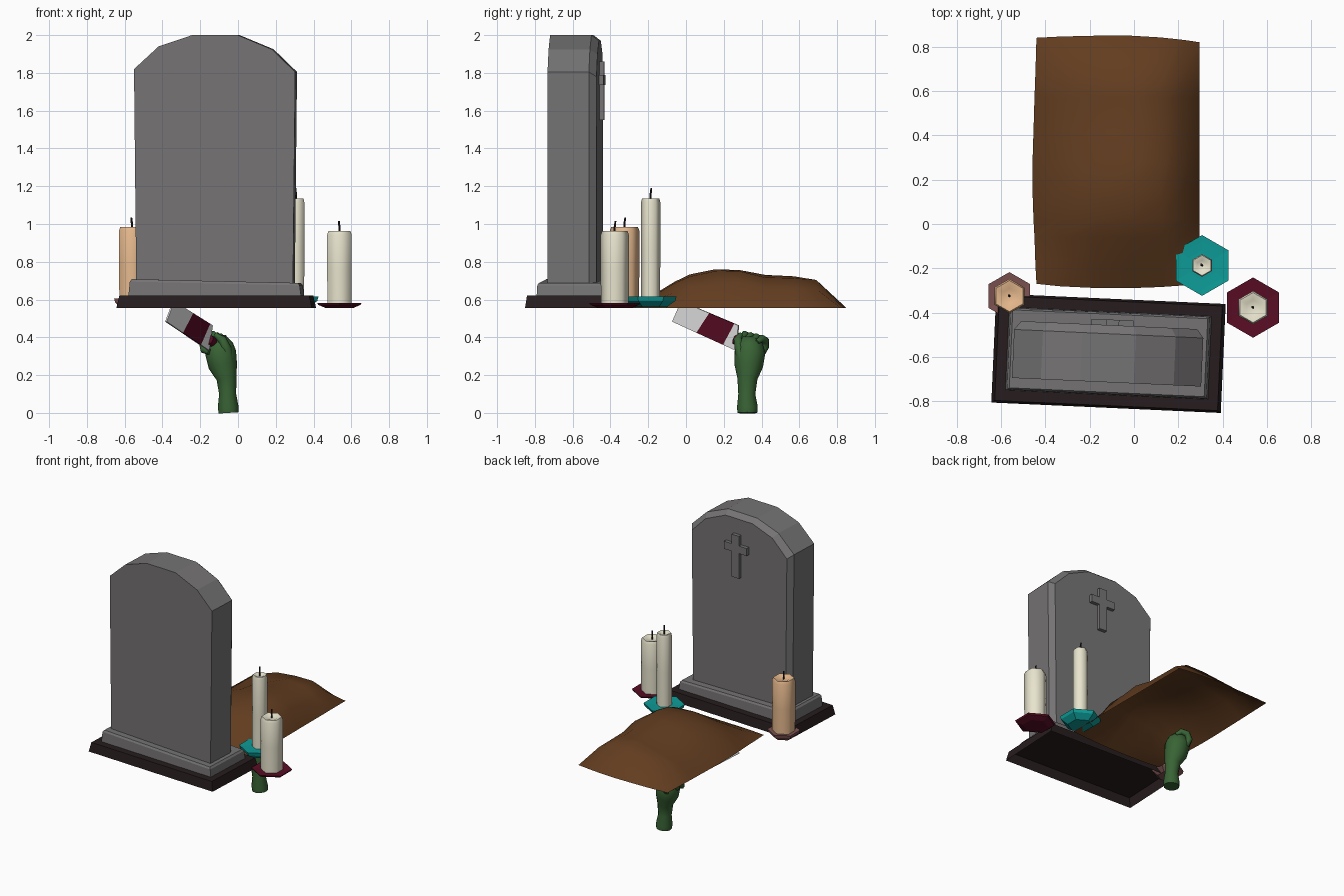
import bpy, bmesh, math, random
from mathutils import Vector, Matrix

if "Cube" in bpy.data.objects:
    bpy.data.objects.remove(bpy.data.objects["Cube"])

random.seed(4)


def mat(name, r, g, b):
    m = bpy.data.materials.new(name)
    m.diffuse_color = (r, g, b, 1)
    m.use_nodes = True
    m.node_tree.nodes["Principled BSDF"].inputs["Base Color"].default_value = m.diffuse_color
    return m


STONE = mat("grey stone", .178, .172, .175)
DARK = mat("dark brown", .020, .012, .013)
DIRT = mat("brown soil", .122, .046, .014)
CREAM = mat("cream wax", .80, .77, .61)
PEACH = mat("peach wax", .80, .49, .27)
TEAL = mat("teal", .004, .33, .31)
MAROON = mat("maroon", .10, .004, .018)
PINK = mat("dusty pink", .21, .085, .085)
GREEN = mat("green skin", .04, .125, .035)
STEEL = mat("pale steel", .88, .88, .88)


def finish(name, bm, mats, angle=None, recalc=True):
    if recalc:
        bmesh.ops.recalc_face_normals(bm, faces=bm.faces)
    me = bpy.data.meshes.new(name)
    bm.to_mesh(me)
    bm.free()
    for m in mats:
        me.materials.append(m)
    ob = bpy.data.objects.new(name, me)
    bpy.context.collection.objects.link(ob)
    if angle:
        bpy.context.view_layer.objects.active = ob
        ob.select_set(True)
        bpy.ops.object.shade_smooth_by_angle(angle=math.radians(angle))
        ob.select_set(False)
    return ob


def loft(name, rings, m, angle=None, bottom=True, recalc=True):
    """Join equal-length rings of points into a skin, capped at the ends."""
    bm = bmesh.new()
    vs = [[bm.verts.new(p) for p in ring] for ring in rings]
    n = len(vs[0])
    for a, b in zip(vs, vs[1:]):
        for i in range(n):
            j = (i + 1) % n
            bm.faces.new((a[i], a[j], b[j], b[i]))
    if bottom:
        bm.faces.new(vs[0][::-1])
    bm.faces.new(vs[-1])
    return finish(name, bm, [m], angle, recalc)


def rect(hx, hy, z, tilt=0):
    return [(-hx, -hy, z + tilt), (hx, -hy, z - tilt), (hx, hy, z - tilt), (-hx, hy, z + tilt)]


def lathe(name, x, y, prof, m, sides=6, angle=None):
    rings = []
    for r, z in prof:
        rings.append([(x + r * math.cos(math.pi / 2 + math.tau * i / sides),
                       y + r * math.sin(math.pi / 2 + math.tau * i / sides), z)
                      for i in range(sides)])
    return loft(name, rings, m, angle)


def tube(name, path, radii, m, ref, sides=10, angle=60):
    path = [Vector(p) for p in path]
    rings = []
    for k, p in enumerate(path):
        t = (path[min(k + 1, len(path) - 1)] - path[max(k - 1, 0)]).normalized()
        u = Vector(ref).cross(t).normalized()
        v = t.cross(u)
        rings.append([p + radii[k] * (u * math.cos(math.tau * i / sides) + v * math.sin(math.tau * i / sides))
                      for i in range(sides)])
    return loft(name, rings, m, angle)


# Headstone group, turned slightly about z
PLACE = Matrix.Translation((-.115, -.583, 0)) @ Matrix.Rotation(math.radians(-2.6), 4, 'Z')
plinth = loft("ground_plinth", [rect(.518, .246, .555), rect(.503, .236, .622)], DARK,
              bottom=False, recalc=False)
plinth.matrix_world = PLACE
base = loft("stone_base", [rect(.457, .187, .6225), rect(.450, .184, .685, .01), rect(.440, .176, .698, .01)],
            STONE, bottom=False, recalc=False)
base.matrix_world = PLACE

# Headstone slab with a chamfer on the carved side
outline = [(-.418, .66), (.412, .66), (.424, 1.805), (.30, 1.925), (.12, 2.0), (-.122, 2.0),
           (-.30, 1.94), (-.430, 1.82)]


def slab_ring(y, inset):
    return [(x * (1 - inset / .43), y, z - inset * max(0, (z - .66) / 1.34)) for x, z in outline]


slab = loft("headstone", [slab_ring(-.131, 0), slab_ring(.088, 0), slab_ring(.127, .03)], STONE)
slab.matrix_world = PLACE

# Raised cross, one outline extruded
c = [(-.03, 1.55), (.03, 1.55), (.03, 1.735), (.095, 1.735), (.095, 1.79), (.03, 1.79),
     (.03, 1.86), (-.03, 1.86), (-.03, 1.79), (-.095, 1.79), (-.095, 1.735), (-.03, 1.735)]
cross = loft("cross", [[(x + .012, y, z) for x, z in c] for y in (.115, .152)], STONE)
cross.matrix_world = PLACE

# Soil mound: an open sheet of heights
xs = [-.455, -.33, -.17, -.02, .12, .22, .295]
fx = [0, .55, .85, 1, .95, .65, 0]
ys = [-.29, -.19, -.06, .02, .15, .28, .42, .57, .69, .85]
fy = [0, .065, .14, .20, .205, .205, .18, .165, .155, 0]
bm = bmesh.new()
grid = []
for j, y in enumerate(ys):
    row = []
    for i, x in enumerate(xs):
        h = fx[i] * fy[j]
        if h:
            h *= random.uniform(.86, 1.03)
        edge = ((x + .08) / .375) ** 2
        dy = -edge * (.03 if x > 0 else .01) if j == len(ys) - 1 else .02 * edge if j == 0 else 0
        bulge = .015 - .02 * (1 - abs(2 * j / 9 - 1)) if i == 0 else 0
        row.append(bm.verts.new((x + bulge, y + dy, .555 + h)))
    grid.append(row)
for a, b in zip(grid, grid[1:]):
    for i in range(len(xs) - 1):
        bm.faces.new((a[i], a[i + 1], b[i + 1], b[i]))
finish("soil_mound", bm, [DIRT], 40, recalc=False)


# Candles: dish, wax and wick
def candle(tag, x, y, r, z0, z1, wick, wax, dish_r, d0, d1, dish):
    lathe(tag + "_dish", x, y, [(dish_r * .62, d0), (dish_r * .95, d0 + .6 * (d1 - d0)), (dish_r, d1),
                                (dish_r * .8, d1 - .002), (dish_r * .5, d1 - .004)], dish)
    lathe(tag + "_candle", x, y, [(r * .98, z0), (r, (z0 + z1) / 2), (r, z1 - .02), (r * .9, z1),
                                  (r * .6, z1 - .004), (r * .45, z1 - .010)], wax, angle=62)
    tube(tag + "_wick", [(x, y, z1 - .03), (x, y, z1 + .02), (x - .003, y + .004, wick)],
         [.006, .006, .005], DARK, (1, 0, 0), 5)


candle("left", -.562, -.325, .078, .58, .985, 1.035, PEACH, .108, .555, .605, PINK)
candle("tall", .307, -.187, .051, .58, 1.135, 1.19, CREAM, .137, .56, .615, TEAL)
candle("right", .537, -.377, .075, .565, .962, 1.015, CREAM, .136, .555, .583, MAROON)

# Knife blade: three strips, the middle one stained
E = Vector((-.56, -.83, 0))
SIDE = Vector((.83, -.56, 0)) * .005
low, top = [0, .08, .25, .405], [-.005, .02, .18, .36]
bm = bmesh.new()
cols = []
for a, b in zip(low, top):
    p = Vector((-.155, .265, .33 + .378 * a)) + E * a
    q = Vector((-.140, .275, .465 + .35 * b)) + E * b
    cols.append([bm.verts.new(v) for v in (p + SIDE, q + SIDE, q - SIDE, p - SIDE)])
for k in range(3):
    for i in range(4):
        j = (i + 1) % 4
        f = bm.faces.new((cols[k][i], cols[k][j], cols[k + 1][j], cols[k + 1][i]))
        f.material_index = 1 if k == 1 else 0
bm.faces.new(cols[0])
bm.faces.new(cols[3])
finish("knife_blade", bm, [STEEL, MAROON])

# Knife handle through the fist
D = Vector((.51, .79, -.34)).normalized()
H = Vector((-.150, .27, .385))
tube("knife_handle", [H - D * .01, H + D * .15], [.028, .024], MAROON, (0, 0, 1), 8)

# Forearm and palm
tube("forearm_and_palm",
     [(-.05, .325, 0), (-.052, .325, .03), (-.055, .322, .1), (-.06, .325, .18), (-.08, .332, .25),
      (-.092, .338, .32), (-.095, .335, .37), (-.095, .333, .405)],
     [.052, .055, .045, .053, .076, .082, .068, .032], GREEN, (1, 0, 0), 12)

# Fingers curled round the handle, then the thumb
U = Vector((-.84, .54, 0))
V = D.cross(U)
V = V if V.z > 0 else -V
for k in range(4):
    o = H + D * (.03 + .038 * k) + U * .012 - Vector((0, 0, .006 - .006 * k))
    arc = [o + .050 * (U * math.cos(a) + V * math.sin(a))
           for a in (math.radians(-95 + 48 * s) for s in range(6))]
    tube("finger_%d" % (k + 1), arc, [.016, .021, .022, .022, .020, .012], GREEN, D, 8)
tube("thumb", [(-.05, .30, .27), (-.06, .285, .34), (-.085, .275, .39), (-.12, .29, .415)],
     [.028, .027, .023, .013], GREEN, (1, 0, 0), 8)
